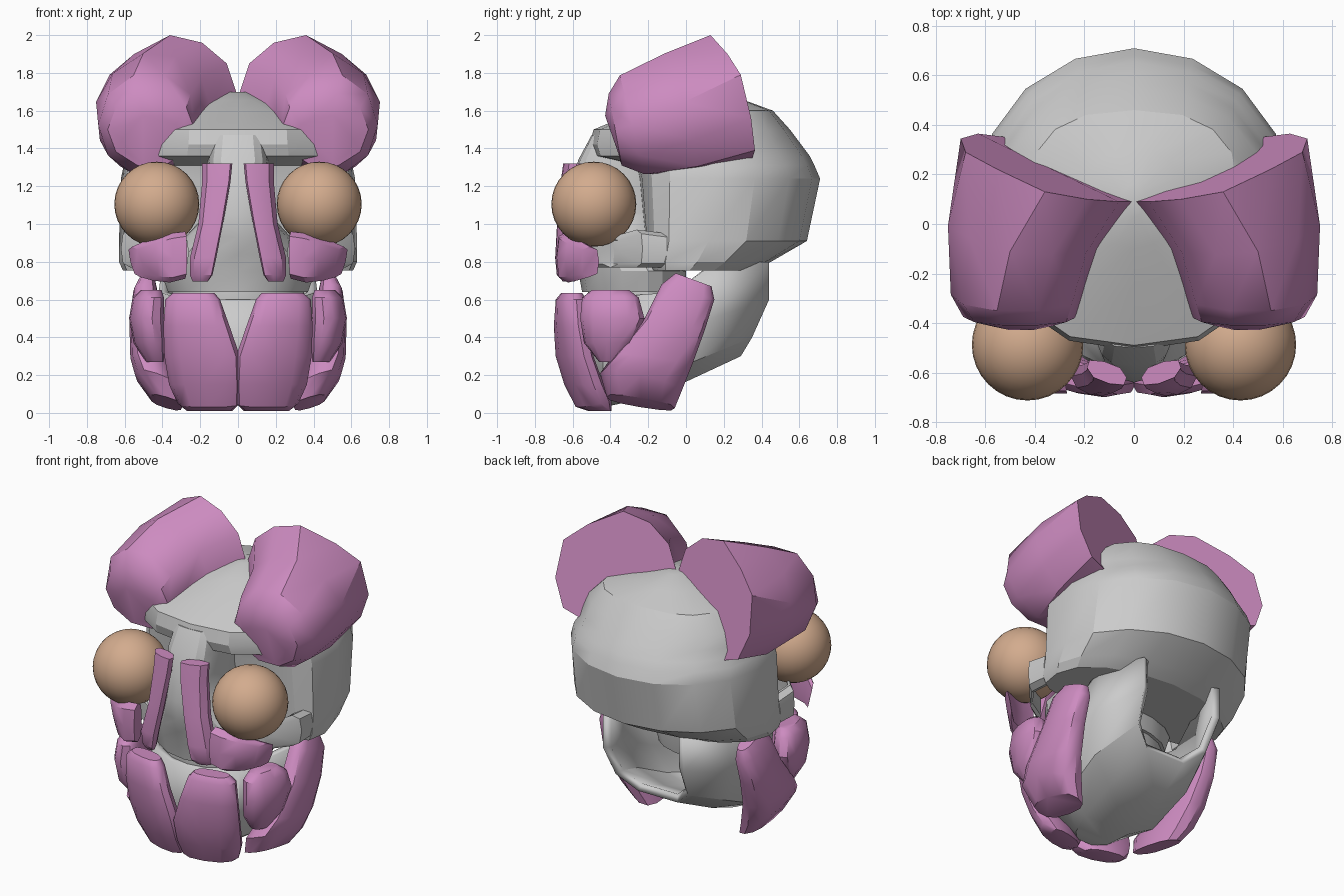
import bpy, bmesh, math
from mathutils import Vector

if "Cube" in bpy.data.objects:
    bpy.data.objects.remove(bpy.data.objects["Cube"], do_unlink=True)


def material(name, rgb):
    m = bpy.data.materials.new(name)
    m.use_nodes = True
    m.diffuse_color = (*rgb, 1)
    m.node_tree.nodes["Principled BSDF"].inputs["Base Color"].default_value = (*rgb, 1)
    return m


BONE = material("bone grey", (0.60, 0.60, 0.60))
MUSCLE = material("muscle pink", (0.61, 0.26, 0.53))
EYE = material("eye tan", (0.65, 0.41, 0.27))


def finish(bm, name, mat, angle=32):
    bmesh.ops.recalc_face_normals(bm, faces=bm.faces)
    me = bpy.data.meshes.new(name)
    bm.to_mesh(me)
    bm.free()
    ob = bpy.data.objects.new(name, me)
    bpy.context.collection.objects.link(ob)
    me.materials.append(mat)
    bpy.ops.object.select_all(action='DESELECT')
    ob.select_set(True)
    bpy.context.view_layer.objects.active = ob
    bpy.ops.object.shade_smooth_by_angle(angle=math.radians(angle))
    return ob


def loft(name, rings, mat, angle=32):
    """Skin a list of equal-length closed rings and cap both ends."""
    bm = bmesh.new()
    vs = [[bm.verts.new(p) for p in r] for r in rings]
    n = len(vs[0])
    for a, b in zip(vs, vs[1:]):
        for i in range(n):
            j = (i + 1) % n
            bm.faces.new((a[i], a[j], b[j], b[i]))
    bm.faces.new(vs[0])
    bm.faces.new(vs[-1])
    return finish(bm, name, mat, angle)


def spow(v, p):
    return math.copysign(abs(v) ** p, v)


def level(z, yf, yb, hx, yc, pf=1.0, pb=1.0, n=16):
    """Horizontal rounded ring; depth and squareness differ front and back."""
    pts = []
    for i in range(n):
        a = 2 * math.pi * i / n
        back = math.sin(a) > 0
        p, d = (pb, yb - yc) if back else (pf, yc - yf)
        pts.append((hx * spow(math.cos(a), p), yc + d * spow(math.sin(a), p), z))
    return pts


def strap(stations, n=10, p=0.75):
    """Rings from (centre, half-width vector, half-thickness vector)."""
    out = []
    for c, u, v in stations:
        c, u, v = Vector(c), Vector(u), Vector(v)
        out.append([c + u * spow(math.cos(2 * math.pi * i / n), p)
                    + v * spow(math.sin(2 * math.pi * i / n), p) for i in range(n)])
    return out


def pair(name, rings, mat, angle=32):
    for side, s in (("left", 1), ("right", -1)):
        loft(f"{side}_{name}", [[(s * x, y, z) for x, y, z in r] for r in rings], mat, angle)


# Braincase with overhanging forehead
loft("braincase", [
    level(0.755, -0.18, 0.36, 0.61, 0.02, 0.45),
    level(0.80, -0.20, 0.45, 0.63, 0.06, 0.45),
    level(0.91, -0.22, 0.64, 0.63, 0.12, 0.5),
    level(1.24, -0.25, 0.71, 0.62, 0.15, 0.55),
    level(1.31, -0.27, 0.68, 0.605, 0.15, 0.6),
    level(1.36, -0.49, 0.655, 0.58, 0.12, 0.8),
    level(1.42, -0.51, 0.61, 0.565, 0.12, 0.8),
    level(1.50, -0.49, 0.55, 0.53, 0.12, 0.75, 0.95),
    level(1.60, -0.25, 0.46, 0.42, 0.14, 1.0, 0.8),
    level(1.655, -0.10, 0.31, 0.20, 0.12),
    level(1.70, 0.03, 0.16, 0.05, 0.10)], BONE, 25)

# Nose bridge and upper jaw, widening toward the teeth
loft("nose_and_upper_jaw", [
    level(0.64, -0.55, 0.0, 0.37, -0.2),
    level(0.75, -0.57, 0.0, 0.41, -0.2),
    level(0.84, -0.60, -0.05, 0.38, -0.25),
    level(0.93, -0.63, -0.1, 0.28, -0.3),
    level(1.05, -0.64, -0.1, 0.17, -0.35, 0.85, 0.85),
    level(1.20, -0.61, -0.1, 0.15, -0.35, 0.7, 0.7),
    level(1.34, -0.57, -0.1, 0.16, -0.35, 0.6, 0.6),
    level(1.47, -0.50, -0.1, 0.14, -0.35, 0.6, 0.6)], BONE, 25)

# Lower tooth row between the jaws
loft("tooth_row", [level(0.42, -0.48, -0.05, 0.32, -0.2),
                   level(0.57, -0.52, -0.02, 0.35, -0.2),
                   level(0.64, -0.52, -0.02, 0.35, -0.2)], BONE)

# Cheekbone below the eye, running back into the braincase
pair("cheekbone", strap([
    ((0.30, -0.50, 0.85), (0, 0, 0.08), (0.04, 0.05, 0)),
    ((0.46, -0.40, 0.85), (0, 0, 0.08), (0.05, 0.05, 0)),
    ((0.57, -0.26, 0.87), (0, 0, 0.10), (0.05, 0.03, 0)),
    ((0.56, -0.10, 0.86), (0, 0, 0.09), (0.05, 0, 0))], 8, 0.7), BONE)

# Lower jaw: a scoop open at the back, closed underneath
half = [
    [(0.29, 0.44, 0.80), (0.40, 0.16, 0.80), (0.42, -0.06, 0.64), (0.32, -0.44, 0.61), (0.11, -0.54, 0.60)],
    [(0.29, 0.44, 0.60), (0.42, 0.13, 0.50), (0.42, -0.18, 0.35), (0.31, -0.44, 0.30), (0.10, -0.53, 0.30)],
    [(0.26, 0.35, 0.40), (0.35, 0.06, 0.28), (0.33, -0.22, 0.15), (0.22, -0.44, 0.12), (0.09, -0.50, 0.12)],
    [(0.14, 0.29, 0.30), (0.18, -0.01, 0.16), (0.17, -0.25, 0.07), (0.12, -0.39, 0.04), (0.06, -0.45, 0.04)]]
bm = bmesh.new()
rows = [[bm.verts.new(p) for p in r] + [bm.verts.new((-x, y, z)) for x, y, z in reversed(r)] for r in half]
for a, b in zip(rows, rows[1:]):
    for i in range(9):
        bm.faces.new((a[i], a[i + 1], b[i + 1], b[i]))
low = rows[-1]
for i in range(4):
    bm.faces.new((low[i], low[i + 1], low[8 - i], low[9 - i]))
jaw = finish(bm, "lower_jaw", BONE, 35)
thick = jaw.modifiers.new("thickness", 'SOLIDIFY')
thick.thickness = 0.05
thick.offset = -1

# Eyeballs
for side, s in (("left", 1), ("right", -1)):
    bm = bmesh.new()
    bmesh.ops.create_uvsphere(bm, u_segments=32, v_segments=16, radius=0.225)
    bmesh.ops.translate(bm, verts=bm.verts, vec=(s * 0.43, -0.488, 1.105))
    finish(bm, side + "_eyeball", EYE)


# Temple muscles: broad flat back, tapering to the front
def tilted(cx, cz, rx, rz, yc, k):
    pts = []
    for i in range(10):
        a = math.pi - i * math.pi / 5
        x, z = cx + rx * math.cos(a), cz + rz * math.sin(a)
        pts.append((x, yc + k * (z - cz), z))
    return pts


temple_back = [(0.01, 0.09, 1.70), (0.06, 0.09, 1.85), (0.19, 0.10, 1.96), (0.36, 0.13, 2.0),
               (0.55, 0.22, 1.90), (0.68, 0.29, 1.79), (0.70, 0.345, 1.56), (0.63, 0.365, 1.39),
               (0.47, 0.345, 1.33), (0.22, 0.19, 1.43)]
middle = [Vector(a).lerp(Vector(b), 0.45)
          for a, b in zip(tilted(0.53, 1.53, 0.28, 0.31, -0.25, -0.2), temple_back)]
pair("temple_muscle", [
    tilted(0.455, 1.45, 0.155, 0.13, -0.385, -0.35),
    tilted(0.46, 1.50, 0.23, 0.20, -0.375, -0.18),
    tilted(0.47, 1.525, 0.27, 0.275, -0.285, -0.25),
    middle,
    temple_back], MUSCLE, 35)

# Nose straps
pair("nose_strap", strap([
    ((0.110, -0.60, 1.32), (0.08, 0.02, 0), (0.01, 0.045, 0)),
    ((0.115, -0.61, 1.22), (0.075, 0.02, 0), (0.01, 0.05, 0)),
    ((0.145, -0.625, 1.00), (0.065, 0.02, 0), (0.01, 0.055, 0)),
    ((0.185, -0.635, 0.82), (0.07, 0.02, 0), (0.01, 0.055, 0)),
    ((0.195, -0.63, 0.73), (0.06, 0.02, 0), (0.01, 0.05, 0)),
    ((0.200, -0.62, 0.695), (0.04, 0.01, 0), (0.01, 0.03, 0))], 8), MUSCLE)

# Cheek pads below the eyes
pair("cheek_pad", strap([
    ((0.28, -0.63, 0.835), (0, 0, 0.125), (0.01, 0.055, 0)),
    ((0.36, -0.625, 0.82), (0, 0, 0.13), (0.015, 0.06, 0)),
    ((0.46, -0.58, 0.81), (0.01, 0, 0.11), (0.035, 0.06, 0)),
    ((0.54, -0.51, 0.80), (0.02, 0, 0.08), (0.03, 0.05, 0))], 8, 0.65), MUSCLE)

# Chin muscles, parting in a V at the top and meeting below
pair("chin_muscle", strap([
    ((0.235, -0.605, 0.635), (0.11, 0.02, 0), (0, 0.05, 0)),
    ((0.240, -0.610, 0.60), (0.145, 0.03, 0), (0, 0.07, 0)),
    ((0.220, -0.610, 0.46), (0.175, 0.04, 0), (0, 0.075, 0)),
    ((0.190, -0.590, 0.30), (0.200, 0.05, 0), (0, 0.08, 0)),
    ((0.175, -0.540, 0.15), (0.190, 0.05, 0), (0, 0.085, 0)),
    ((0.155, -0.490, 0.05), (0.165, 0.04, 0), (0, 0.08, 0.02)),
    ((0.150, -0.455, 0.01), (0.120, 0.03, 0), (0, 0.05, 0))], 12, 0.8), MUSCLE, 40)

# Mouth-corner muscles
pair("mouth_corner_muscle", strap([
    ((0.46, -0.40, 0.65), (0.02, 0.10, 0), (0.05, -0.01, 0)),
    ((0.475, -0.40, 0.61), (0.03, 0.15, 0), (0.075, -0.01, 0)),
    ((0.485, -0.39, 0.50), (0.03, 0.17, 0), (0.085, -0.01, 0)),
    ((0.47, -0.41, 0.37), (0.03, 0.13, 0), (0.075, -0.01, 0)),
    ((0.44, -0.41, 0.27), (0.02, 0.05, 0), (0.04, -0.01, 0))], 12, 0.85), MUSCLE, 40)

# Chewing muscles on the jaw sides
pair("chewing_muscle", strap([
    ((0.48, 0.04, 0.705), (0, 0.095, -0.035), (0.04, 0, 0)),
    ((0.49, 0.01, 0.64), (0, 0.14, -0.04), (0.065, 0, 0)),
    ((0.495, -0.06, 0.47), (0, 0.16, -0.03), (0.08, 0, 0)),
    ((0.475, -0.17, 0.29), (0, 0.205, -0.03), (0.095, 0, 0)),
    ((0.43, -0.24, 0.16), (0, 0.215, -0.05), (0.115, 0, 0.04)),
    ((0.38, -0.24, 0.055), (0, 0.18, -0.03), (0.085, 0, 0.025))], 12, 0.75), MUSCLE, 40)
